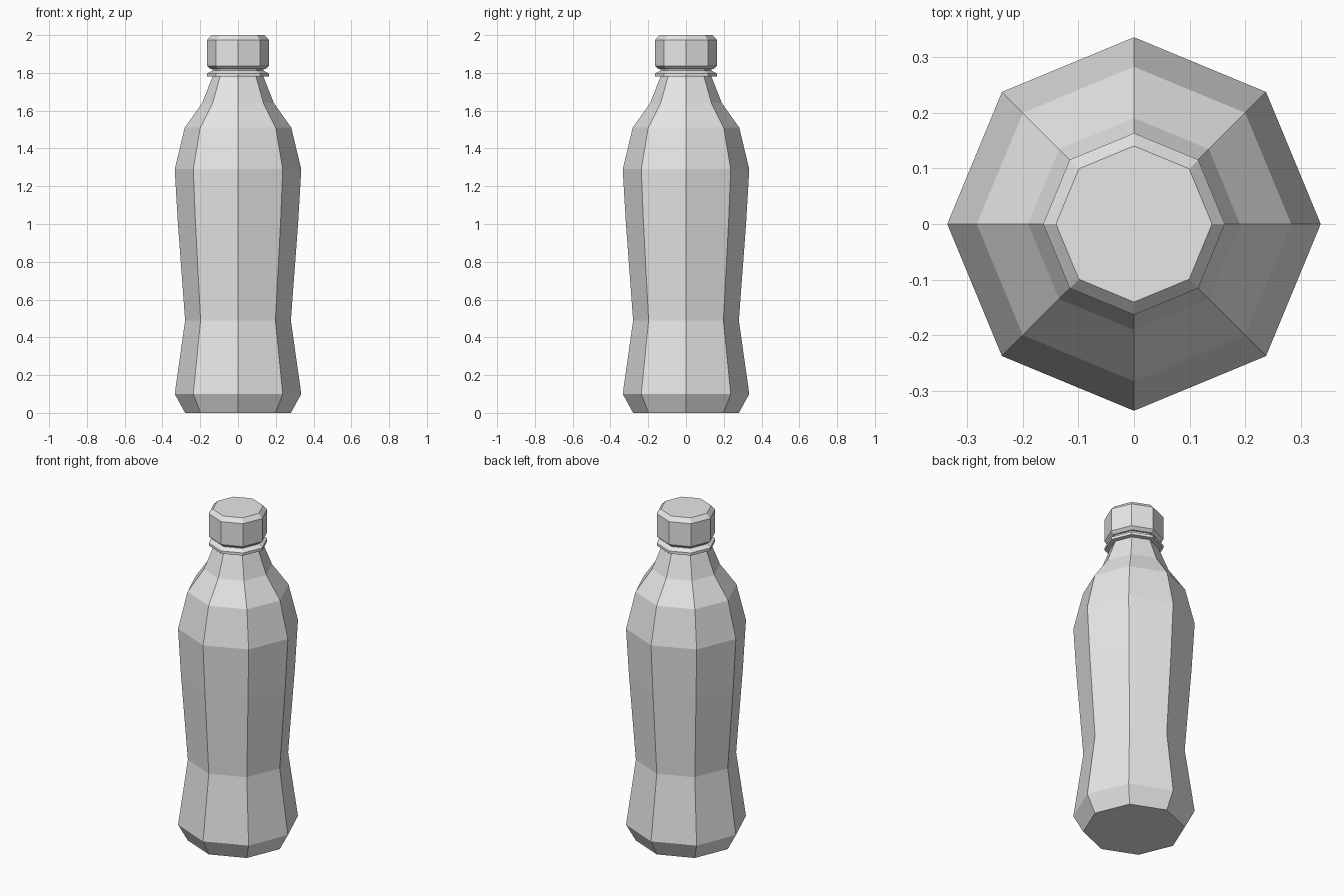
import bpy
import bmesh
from math import cos, sin, tau

SIDES = 8

cube = bpy.data.objects.get("Cube")
if cube:
    bpy.data.objects.remove(cube, do_unlink=True)

# One plain colour
grey = bpy.data.materials.new("light_grey")
grey.use_nodes = True
colour = (0.8, 0.8, 0.8, 1)
grey.diffuse_color = colour
grey.node_tree.nodes["Principled BSDF"].inputs["Base Color"].default_value = colour


def lathe(name, profile):
    """Closed eight-sided solid from (radius, height) pairs, bottom to top."""
    bm = bmesh.new()
    rings = [[bm.verts.new((r * cos(tau * i / SIDES), r * sin(tau * i / SIDES), z))
              for i in range(SIDES)] for r, z in profile]
    for low, high in zip(rings, rings[1:]):
        for i in range(SIDES):
            j = (i + 1) % SIDES
            bm.faces.new((low[i], low[j], high[j], high[i]))
    bm.faces.new(rings[0][::-1])
    bm.faces.new(rings[-1])
    mesh = bpy.data.meshes.new(name)
    bm.to_mesh(mesh)
    bm.free()
    mesh.materials.append(grey)
    obj = bpy.data.objects.new(name, mesh)
    bpy.context.collection.objects.link(obj)
    return obj


# Waisted body, shoulder and neck
lathe("bottle_body", [(0.28, 0), (0.335, 0.1), (0.28, 0.49), (0.318, 1.0),
                      (0.335, 1.29), (0.282, 1.51), (0.19, 1.64),
                      (0.135, 1.78), (0.135, 1.83)])

# Collar below the cap
lathe("neck_ring", [(0.135, 1.78), (0.163, 1.781), (0.163, 1.797), (0.135, 1.812)])

# Screw cap with chamfered rims
lathe("cap", [(0.145, 1.82), (0.163, 1.836), (0.163, 1.975), (0.14, 2.0)])
